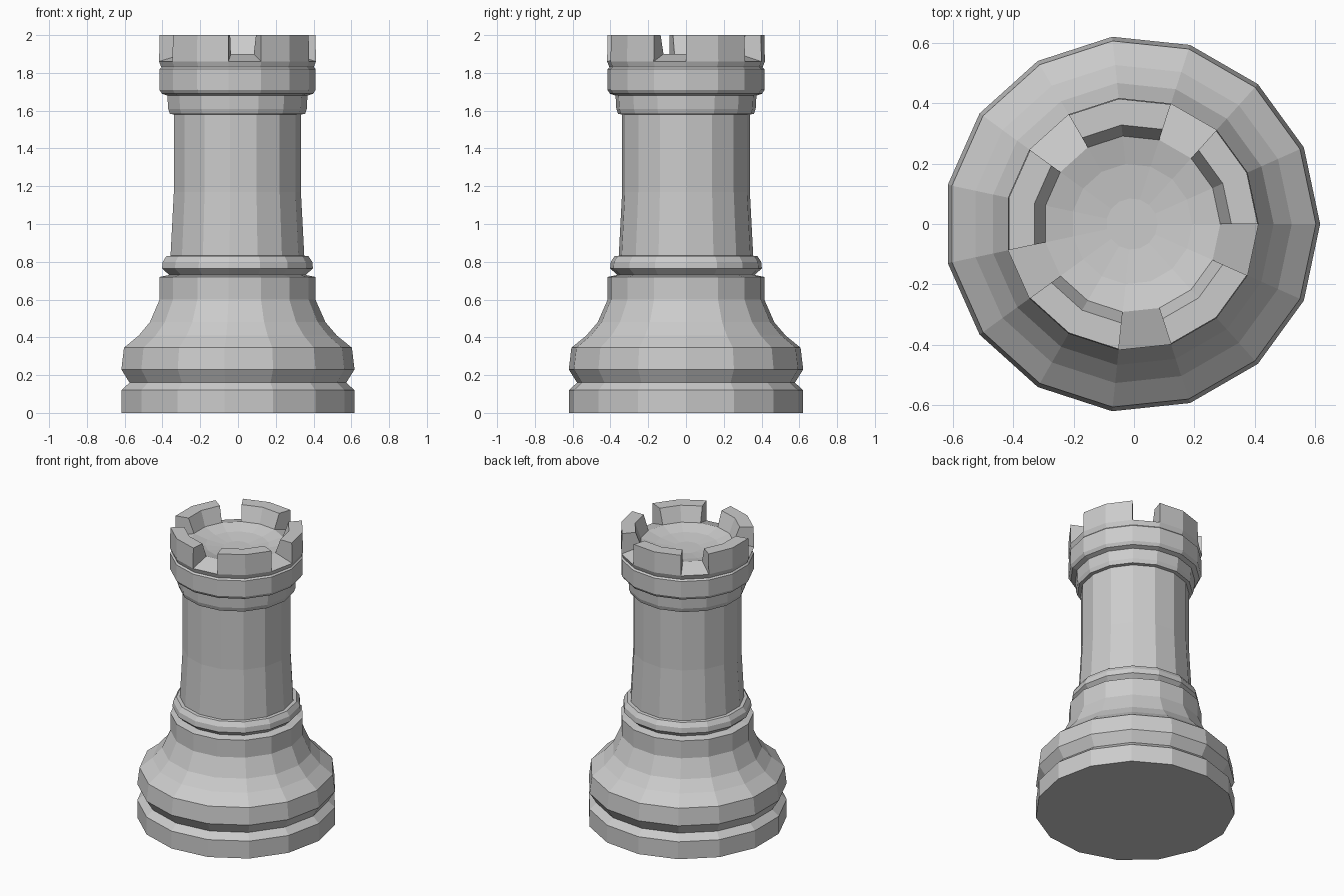
import bpy, bmesh
from math import cos, sin, tau

if "Cube" in bpy.data.objects:
    bpy.data.objects.remove(bpy.data.objects["Cube"])

SIDES = 15
CENTRE_X = -0.007   # odd-sided outline, shifted so its bounds are centred

# outer profile (radius, height), from the foot to the battlement floor and dish
profile = [
    (0.624, 0.0), (0.624, 0.12), (0.58, 0.16), (0.624, 0.23), (0.61, 0.345),
    (0.53, 0.41), (0.47, 0.48), (0.417, 0.60), (0.417, 0.72),
    (0.365, 0.73), (0.404, 0.765), (0.40, 0.80), (0.38, 0.83), (0.358, 0.832),
    (0.34, 1.17), (0.34, 1.58), (0.362, 1.583), (0.371, 1.61), (0.375, 1.68),
    (0.405, 1.69), (0.418, 1.71), (0.418, 1.82), (0.408, 1.83), (0.42, 1.86),
    (0.293, 1.90), (0.20, 1.875), (0.085, 1.862),
]
FLOOR = 23          # profile index of the battlement floor's outer edge

bm = bmesh.new()


def ring(r, z):
    return [bm.verts.new((CENTRE_X + r * cos(tau * i / SIDES),
                          r * sin(tau * i / SIDES), z)) for i in range(SIDES)]


rings = [ring(r, z) for r, z in profile]
top_out, top_in = ring(0.417, 2.0), ring(0.33, 2.0)


def quad(a, b, i):
    j = (i + 1) % SIDES
    bm.faces.new((a[i], a[j], b[j], b[i]))


# turned body, foot and dish; every third side is a notch, the rest are raised
for k in range(len(rings) - 1):
    for i in range(SIDES):
        if k != FLOOR or i % 3 == 2:
            quad(rings[k], rings[k + 1], i)
bm.faces.new(rings[0][::-1])
bm.faces.new(rings[-1])

# five merlons, two sides wide
low_out, low_in = rings[FLOOR], rings[FLOOR + 1]
for i in range(SIDES):
    if i % 3 != 2:
        quad(low_out, top_out, i)
        quad(top_out, top_in, i)
        quad(top_in, low_in, i)
    if i % 3 != 1:
        bm.faces.new((low_out[i], top_out[i], top_in[i], low_in[i]))

bmesh.ops.recalc_face_normals(bm, faces=bm.faces)
mesh = bpy.data.meshes.new("rook")
bm.to_mesh(mesh)
bm.free()
bpy.context.collection.objects.link(bpy.data.objects.new("rook", mesh))
